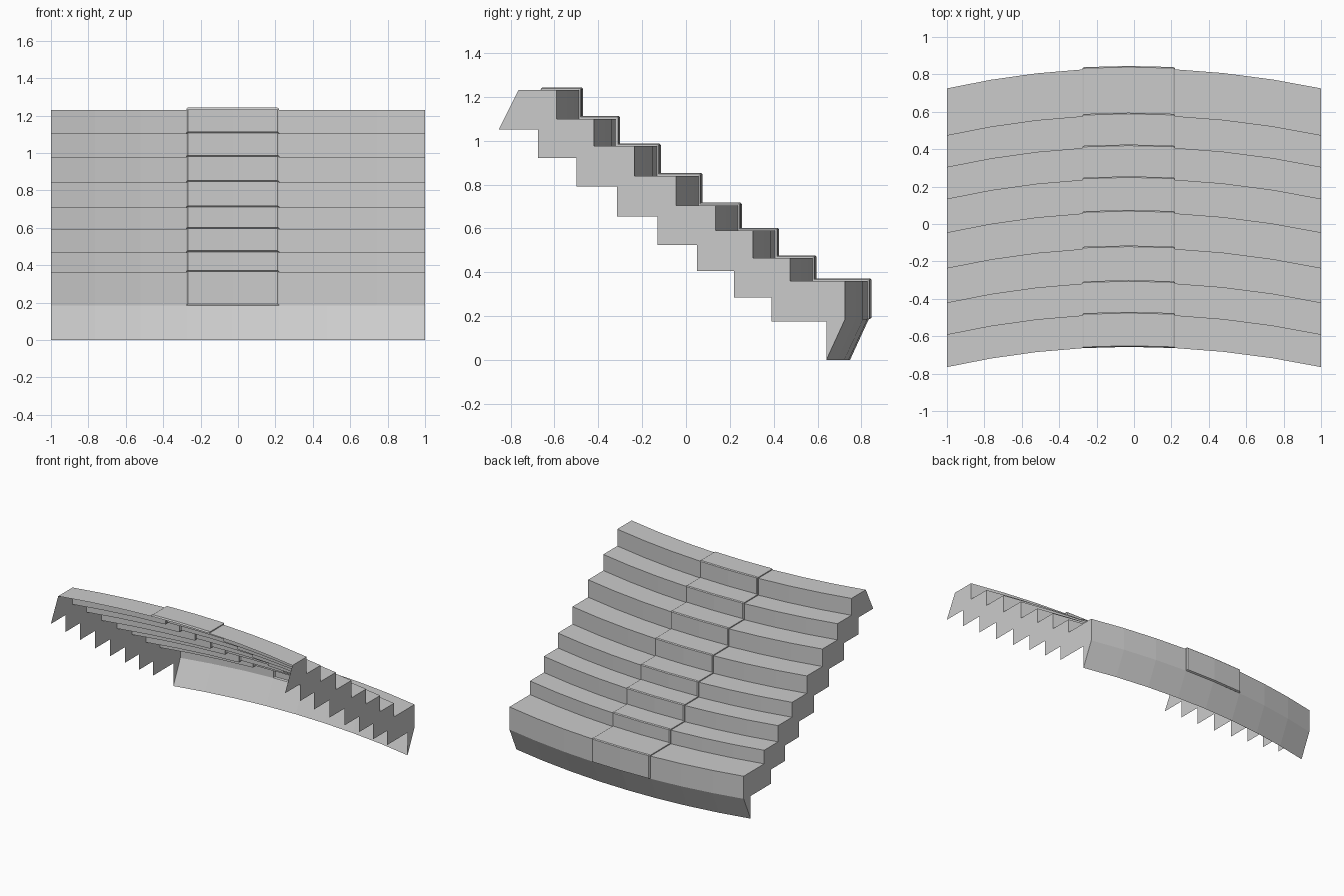
import bpy, bmesh

if "Cube" in bpy.data.objects:
    bpy.data.objects.remove(bpy.data.objects["Cube"])

# Edges (y, z) of the stair at its ends; the whole section bows toward +y in the middle
EDGE_Y = [-0.59, -0.42, -0.235, -0.045, 0.135, 0.305, 0.475, 0.725]
TREAD_Z = [1.23, 1.10, 0.975, 0.84, 0.705, 0.59, 0.465, 0.36]
START_Y, LIP_Z = -0.765, 0.185
MID, LEFT, RIGHT = -0.03, -0.275, 0.218      # runner centre and sides
XS = [-1, -0.765, -0.52, LEFT, MID, RIGHT, 0.475, 0.74, 1]


def bow(x):
    half = 1 + MID if x < MID else 1 - MID
    return 0.108 * (1 - ((x - MID) / half) ** 2)


def make(name, sections, skip=lambda i, j: False, caps=None):
    """Loft sections [(x, [(y, z), ...])] along x, with optional end caps."""
    bm = bmesh.new()
    rows = [[bm.verts.new((x, y + bow(x), z)) for y, z in prof] for x, prof in sections]
    for i in range(len(rows) - 1):
        for j in range(len(rows[0]) - 1):
            if not skip(i, j):
                bm.faces.new((rows[i][j], rows[i + 1][j], rows[i + 1][j + 1], rows[i][j + 1]))
    if caps:
        for r, x in ((rows[0], -1), (rows[-1], 1)):
            under = [bm.verts.new((x, y + bow(x), z)) for y, z in caps]
            loop = r + under
            bm.faces.new(loop if x < 0 else loop[::-1])
    bmesh.ops.remove_doubles(bm, verts=bm.verts, dist=0.0002)
    loose = [v for v in bm.verts if not v.link_faces]
    bmesh.ops.delete(bm, geom=loose, context='VERTS')
    me = bpy.data.meshes.new(name)
    bm.to_mesh(me)
    bm.free()
    ob = bpy.data.objects.new(name, me)
    bpy.context.collection.objects.link(ob)
    return ob


# Stair shell: treads, risers, sloped foot, saw-tooth ends, open underneath
steps = [(START_Y, TREAD_Z[0])]
for k, y in enumerate(EDGE_Y):
    steps.append((y, TREAD_Z[k]))
    steps.append((y, (TREAD_Z + [LIP_Z])[k + 1]))
profile = steps + [(0.64, 0)]

under_y = [0.64, 0.39, 0.22, 0.05, -0.13, -0.315, -0.5, -0.675, -0.855]
under_z = [0.175, 0.285, 0.405, 0.525, 0.655, 0.79, 0.92, 1.05]
under = []
for k, z in enumerate(under_z):
    under += [(under_y[k], z), (under_y[k + 1], z)]

last = len(profile) - 2
make("stair_shell", [(x, profile) for x in XS],
     skip=lambda i, j: i in (3, 4) and j < last, caps=under)


# Raised centre runner with chamfered nosings and rims
def raised(o):
    c = o * 0.5
    pts = [steps[0], (START_Y + c, TREAD_Z[0] + o)]
    for k, y in enumerate(EDGE_Y):
        z = TREAD_Z[k] + o
        pts += [(y + o - c, z), (y + o, z - c)]
        if k < len(EDGE_Y) - 1:
            pts.append((y + o, TREAD_Z[k + 1] + o))
    return pts + [(EDGE_Y[-1] + o, LIP_Z + c), steps[-1]]


H = 0.012
make("centre_runner", [(x, raised(o)) for x, o in (
    (LEFT, 0), (LEFT, H * 0.6), (LEFT + 0.007, H), (MID, H),
    (RIGHT - 0.007, H), (RIGHT, H * 0.6), (RIGHT, 0))])
